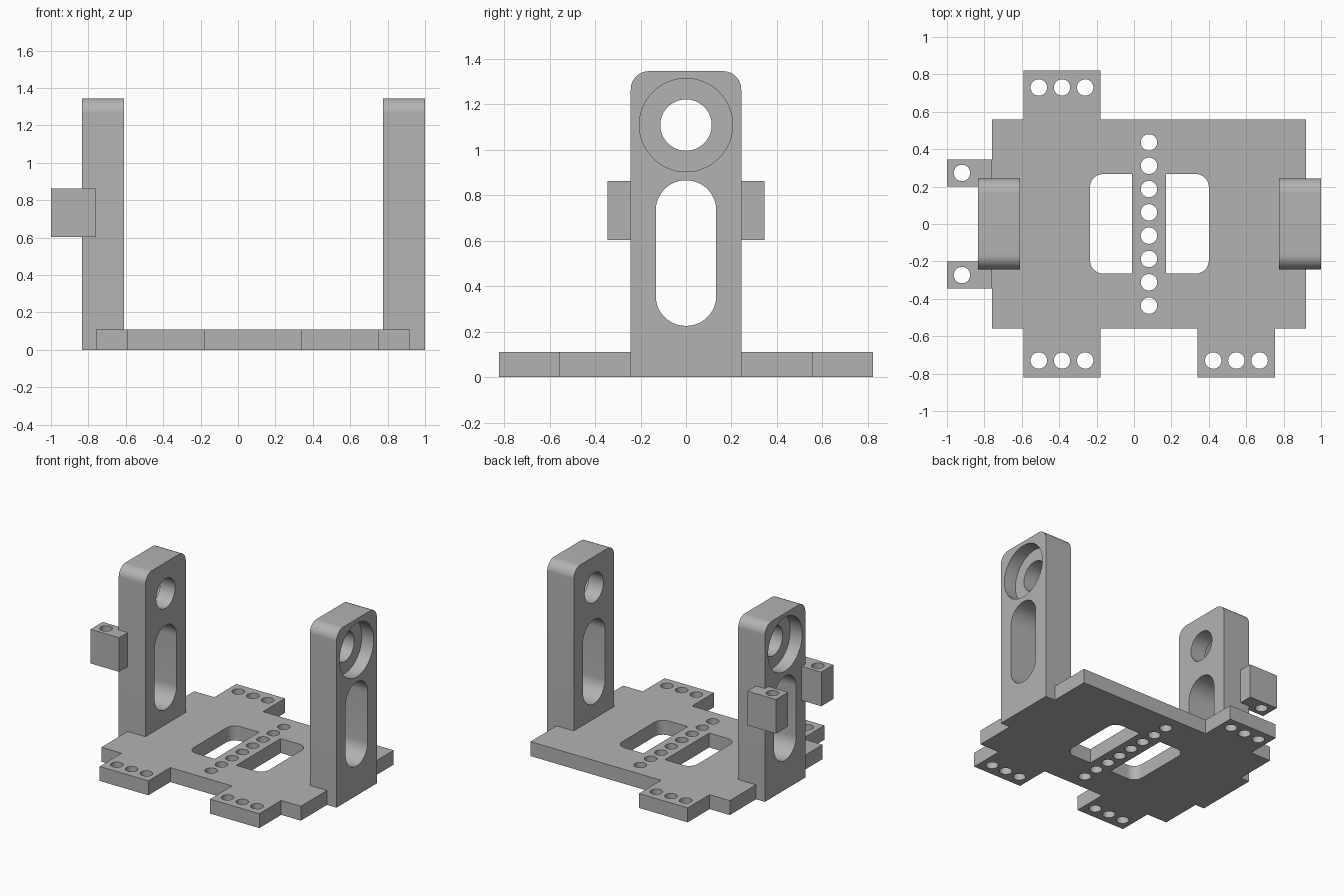
import bpy, bmesh
from math import pi, sin, cos, radians
from mathutils import Vector

cube = bpy.data.objects.get("Cube")
if cube:
    bpy.data.objects.remove(cube, do_unlink=True)

grey = bpy.data.materials.new("plain grey")
grey.use_nodes = True
COLOUR = (0.45, 0.45, 0.45, 1)
grey.diffuse_color = COLOUR
grey.node_tree.nodes["Principled BSDF"].inputs["Base Color"].default_value = COLOUR


def rounded(u0, u1, v0, v1, radii=(0, 0, 0, 0)):
    """Rectangle outline; radii run bottom-left, bottom-right, top-right, top-left."""
    corners = [(u0, v0, 1, 1), (u1, v0, -1, 1), (u1, v1, -1, -1), (u0, v1, 1, -1)]
    pts = []
    for i, ((u, v, su, sv), r) in enumerate(zip(corners, radii)):
        steps = 12 if r else 0
        for s in range(steps + 1):
            a = pi + i * pi / 2 + (s / steps * pi / 2 if steps else 0)
            pts.append((u + su * r + r * cos(a), v + sv * r + r * sin(a)))
    return pts


def circle(u, v, r, sides=40):
    return [(u + r * cos(2 * pi * i / sides), v + r * sin(2 * pi * i / sides))
            for i in range(sides)]


def prism(name, outline, lo, hi, axis="z"):
    """Extrude an outline along z (outline in x, y) or along x (outline in y, z)."""
    bm = bmesh.new()
    place = (lambda u, v: (u, v, lo)) if axis == "z" else (lambda u, v: (lo, u, v))
    face = bm.faces.new([bm.verts.new(place(u, v)) for u, v in outline])
    out = bmesh.ops.extrude_face_region(bm, geom=[face])
    shift = Vector((0, 0, hi - lo)) if axis == "z" else Vector((hi - lo, 0, 0))
    bmesh.ops.translate(bm, vec=shift,
                        verts=[g for g in out["geom"] if isinstance(g, bmesh.types.BMVert)])
    bmesh.ops.recalc_face_normals(bm, faces=bm.faces)
    mesh = bpy.data.meshes.new(name)
    bm.to_mesh(mesh)
    bm.free()
    mesh.materials.append(grey)
    obj = bpy.data.objects.new(name, mesh)
    bpy.context.collection.objects.link(obj)
    return obj


def cut(obj, cutters):
    """Subtract the cutters, then smooth only the curved walls."""
    bpy.ops.object.select_all(action="DESELECT")
    obj.select_set(True)
    bpy.context.view_layer.objects.active = obj
    for c in cutters:
        mod = obj.modifiers.new("cut", "BOOLEAN")
        mod.operation, mod.solver, mod.object = "DIFFERENCE", "EXACT", c
        bpy.ops.object.modifier_apply(modifier=mod.name)
        bpy.data.objects.remove(c, do_unlink=True)
    bpy.ops.object.shade_smooth_by_angle(angle=radians(30))


# Base plate with three drilled tabs in its outline
EDGE, TAB, THICK = 0.558, 0.822, 0.11
TAB_A, TAB_B = (-0.59, -0.18), (0.34, 0.755)
outline = [(-0.76, -EDGE)]
for a, b in (TAB_A, TAB_B):
    outline += [(a, -EDGE), (a, -TAB), (b, -TAB), (b, -EDGE)]
outline += [(0.92, -EDGE), (0.92, EDGE)]
a, b = TAB_A
outline += [(b, EDGE), (b, TAB), (a, TAB), (a, EDGE), (-0.76, EDGE)]
plate = prism("base_plate", outline, 0, THICK)

holes = [(0.08, 0.436 - i * 0.1246) for i in range(8)]
for (a, b), y in ((TAB_A, 0.73), (TAB_A, -0.73), (TAB_B, -0.73)):
    holes += [((a + b) / 2 + k * 0.124, y) for k in (-1, 0, 1)]
cutters = [prism("hole_cutter", circle(x, y, 0.044, 24), -0.1, 0.3) for x, y in holes]

# Two windows either side of the drilled centre strip
r = 0.07
cutters.append(prism("window_cutter", rounded(-0.235, -0.01, -0.265, 0.267, (r, 0, 0, r)), -0.1, 0.3))
cutters.append(prism("window_cutter", rounded(0.172, 0.4, -0.265, 0.267, (0, r, r, 0)), -0.1, 0.3))
cut(plate, cutters)

# Uprights, each counterbored from its outer face
for name, x0, x1, outer in (("right_upright", -0.835, -0.61, -1), ("left_upright", 0.775, 1.0, 1)):
    upright = prism(name, rounded(-0.243, 0.243, 0, 1.345, (0, 0, 0.08, 0.08)), x0, x1, "x")
    depth = 0.1
    bore = (x0 - 0.1, x0 + depth) if outer < 0 else (x1 - depth, x1 + 0.1)
    cut(upright, [
        prism("slot_cutter", rounded(-0.133, 0.133, 0.225, 0.865, (0.132,) * 4), x0 - 0.1, x1 + 0.1, "x"),
        prism("shaft_cutter", circle(0, 1.108, 0.113, 48), x0 - 0.1, x1 + 0.1, "x"),
        prism("bore_cutter", circle(0, 1.108, 0.205, 64), *bore, "x"),
    ])

# Drilled lugs on the right upright
for name, side in (("front_lug", -1), ("back_lug", 1)):
    y = side * 0.273
    lug = prism(name, rounded(-1.0, -0.76, y - 0.073, y + 0.073), 0.603, 0.863)
    cut(lug, [prism("hole_cutter", circle(-0.92, y, 0.044, 24), 0.5, 1.0)])
